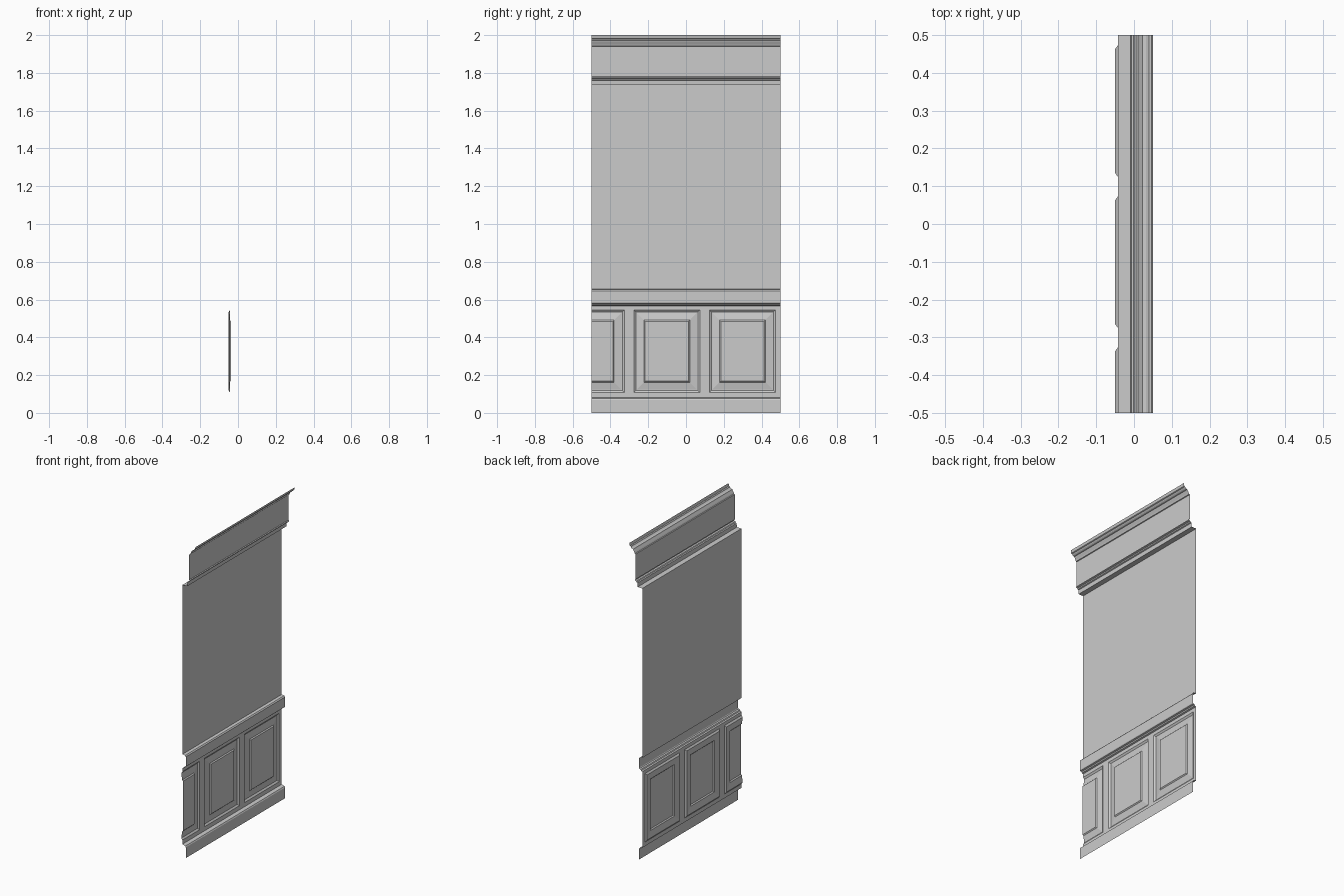
import bpy, bmesh

if "Cube" in bpy.data.objects:
    bpy.data.objects.remove(bpy.data.objects["Cube"])

Y0, Y1 = -0.5, 0.5      # wall run along y
WALL = -0.042           # x of the flat wall sheet


def finish(name, bm):
    bmesh.ops.remove_doubles(bm, verts=bm.verts, dist=1e-5)
    me = bpy.data.meshes.new(name)
    bm.to_mesh(me)
    bm.free()
    ob = bpy.data.objects.new(name, me)
    bpy.context.collection.objects.link(ob)
    return ob


def quad(bm, pts):
    bm.faces.new([bm.verts.new(p) for p in pts])


def strip(name, profile):
    """Sweep an open (x, z) profile, bottom to top, along y; faces +x."""
    bm = bmesh.new()
    for (xa, za), (xb, zb) in zip(profile, profile[1:]):
        quad(bm, [(xa, Y0, za), (xa, Y1, za), (xb, Y1, zb), (xb, Y0, zb)])
    return finish(name, bm)


# baseboard with a sloped cap back to the wainscot
strip("baseboard", [(-0.018, 0), (-0.018, 0.068), (-0.022, 0.075),
                    (-0.03, 0.078), (WALL, 0.082)])

# chair rail
strip("chair_rail", [(WALL, 0.567), (-0.033, 0.57), (-0.03, 0.577),
                     (-0.021, 0.58), (-0.018, 0.585), (-0.018, 0.645),
                     (-0.024, 0.652), (WALL, 0.655)])

# plain upper wall
strip("upper_wall", [(WALL, 0.655), (WALL, 1.735)])

# picture rail stepping out from the wall to the frieze
strip("picture_rail", [(WALL, 1.735), (-0.009, 1.735), (-0.007, 1.76),
                       (-0.001, 1.763), (0.002, 1.769), (0.011, 1.772),
                       (0.011, 1.777), (0.006, 1.78)])

# frieze
strip("frieze", [(0.006, 1.78), (0.006, 1.94)])

# cornice
strip("cornice", [(0.006, 1.94), (0.011, 1.942), (0.014, 1.95),
                  (0.021, 1.963), (0.023, 1.968), (0.032, 1.97),
                  (0.038, 1.975), (0.04, 1.98), (0.046, 1.983),
                  (0.05, 2.0)])

# wainscot: rails, stiles and recessed raised-field panels
PANEL_Z = (0.108, 0.545)
STARTS = [-0.676, -0.276, 0.124]
WIDTH = 0.35
RINGS = [(0, WALL), (0.011, -0.05), (0.016, -0.05), (0.05, -0.044),
         (0.054, -0.044), (0.06, -0.038)]   # (inset, x)


def rect(start, inset, x):
    a, b = start + inset, start + WIDTH - inset
    c, d = PANEL_Z[0] + inset, PANEL_Z[1] - inset
    return [(x, a, c), (x, b, c), (x, b, d), (x, a, d)]


def flat(bm, ya, yb, za, zb):
    quad(bm, [(WALL, ya, za), (WALL, yb, za), (WALL, yb, zb), (WALL, ya, zb)])


frame = bmesh.new()
flat(frame, Y0, Y1, 0.082, PANEL_Z[0])
flat(frame, Y0, Y1, PANEL_Z[1], 0.567)
for s, nxt in zip(STARTS, STARTS[1:] + [Y1]):
    flat(frame, s + WIDTH, nxt, *PANEL_Z)
finish("wainscot_frame", frame)

for n, s in enumerate(STARTS):
    bm = bmesh.new()
    rects = [rect(s, i, x) for i, x in RINGS]
    for o, i in zip(rects, rects[1:]):
        for k in range(4):
            m = (k + 1) % 4
            quad(bm, [o[k], o[m], i[m], i[k]])
    quad(bm, rects[-1])
    # trim the panel that runs past the end of the wall
    bmesh.ops.remove_doubles(bm, verts=bm.verts, dist=1e-5)
    bmesh.ops.bisect_plane(bm, geom=bm.verts[:] + bm.edges[:] + bm.faces[:],
                           plane_co=(0, Y0, 0), plane_no=(0, -1, 0),
                           clear_outer=True)
    finish(f"wainscot_panel_{n + 1}", bm)
